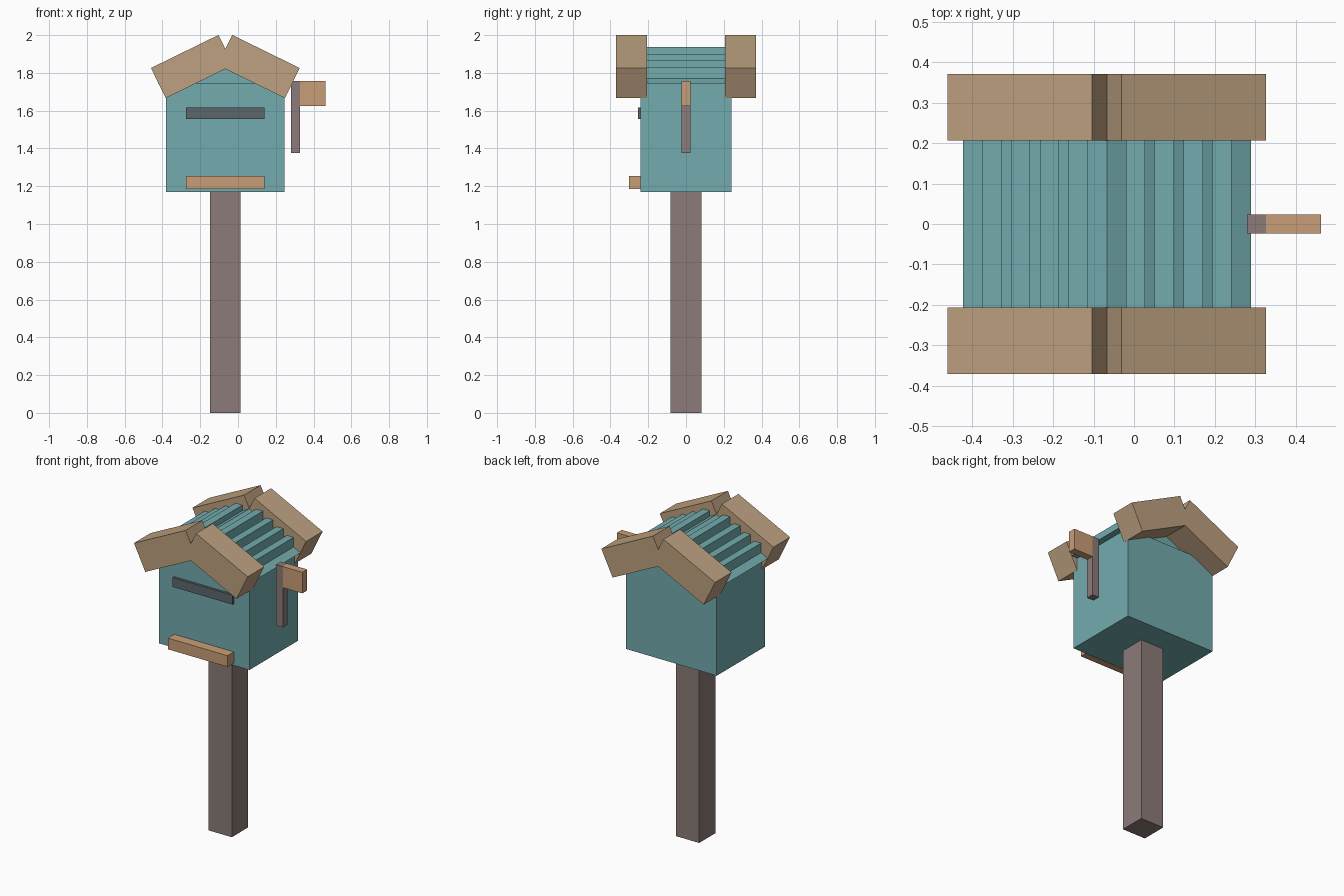
import bpy, math
from mathutils import Matrix

cube = bpy.data.objects.get("Cube")
if cube:
    bpy.data.objects.remove(cube, do_unlink=True)

CX = -0.067  # centre line of the house and post


def material(name, hex_colour):
    """Flat material from an sRGB hex colour."""
    rgb = [int(hex_colour[i:i + 2], 16) / 255 for i in (0, 2, 4)]
    lin = [c / 12.92 if c < 0.04045 else ((c + 0.055) / 1.055) ** 2.4 for c in rgb]
    mat = bpy.data.materials.new(name)
    mat.use_nodes = True
    mat.diffuse_color = (*lin, 1)
    bsdf = next(n for n in mat.node_tree.nodes if n.type == 'BSDF_PRINCIPLED')
    bsdf.inputs["Base Color"].default_value = (*lin, 1)
    return mat


teal = material("teal paint", "73ABAE")
trim_wood = material("trim wood", "BDA180")
light_wood = material("light wood", "CA9E78")
post_wood = material("grey brown wood", "8B7B78")
slot_grey = material("slot grey", "5C666B")


def prism(name, profile, y0, y1, mat):
    """Extrude an (x, z) outline, listed counter-clockwise, from y0 to y1."""
    n = len(profile)
    verts = [(x, y, z) for y in (y0, y1) for x, z in profile]
    faces = [tuple(range(n)), tuple(reversed(range(n, 2 * n)))]
    faces += [(i, i + n, (i + 1) % n + n, (i + 1) % n) for i in range(n)]
    mesh = bpy.data.meshes.new(name)
    mesh.from_pydata(verts, [], faces)
    mesh.materials.append(mat)
    obj = bpy.data.objects.new(name, mesh)
    bpy.context.collection.objects.link(obj)
    return obj


def box(name, x, y, z, mat):
    outline = [(x[0], z[0]), (x[1], z[0]), (x[1], z[1]), (x[0], z[1])]
    return prism(name, outline, y[0], y[1], mat)


# Post and house body
box("post", (CX - 0.081, CX + 0.081), (-0.081, 0.081), (0, 1.18), post_wood)
box("house_body", (CX - 0.314, CX + 0.314), (-0.24, 0.24), (1.17, 1.745), teal)

# Gabled roof
prism("roof", [(CX - 0.356, 1.745), (CX + 0.356, 1.745), (CX, 1.925)],
      -0.206, 0.206, teal)

# Level roof battens, stepping down each slope
for side, label in ((-1, "right"), (1, "left")):
    for i in range(4):
        inner = 0.047 + 0.0713 * i
        xs = sorted((CX + side * inner, CX + side * (inner + 0.0475)))
        top = 1.936 - 0.0357 * i
        box(f"roof_batten_{label}_{i + 1}", xs, (-0.206, 0.206),
            (top - 0.06, top), teal)

# Thick tilted gable boards at both ends
for side, label in ((-1, "right"), (1, "left")):
    for y0, end in ((-0.371, "front"), (0.207, "back")):
        board = box(f"gable_board_{end}_{label}", (-0.199, 0.199),
                    (y0, y0 + 0.164), (-0.0888, 0.0888), trim_wood)
        tilt = Matrix.Rotation(side * math.radians(26.1), 4, 'Y')
        board.matrix_world = Matrix.Translation((CX + side * 0.176, 0, 1.8335)) @ tilt

# Letter slot and front ledge
box("letter_slot", (CX - 0.207, CX + 0.207), (-0.255, -0.235), (1.557, 1.616), slot_grey)
box("front_ledge", (CX - 0.207, CX + 0.207), (-0.303, -0.235), (1.185, 1.255), light_wood)

# Signal flag on its own staff
box("flag_staff", (0.28, 0.327), (-0.024, 0.024), (1.375, 1.757), post_wood)
box("flag", (0.327, 0.462), (-0.024, 0.024), (1.625, 1.757), light_wood)
